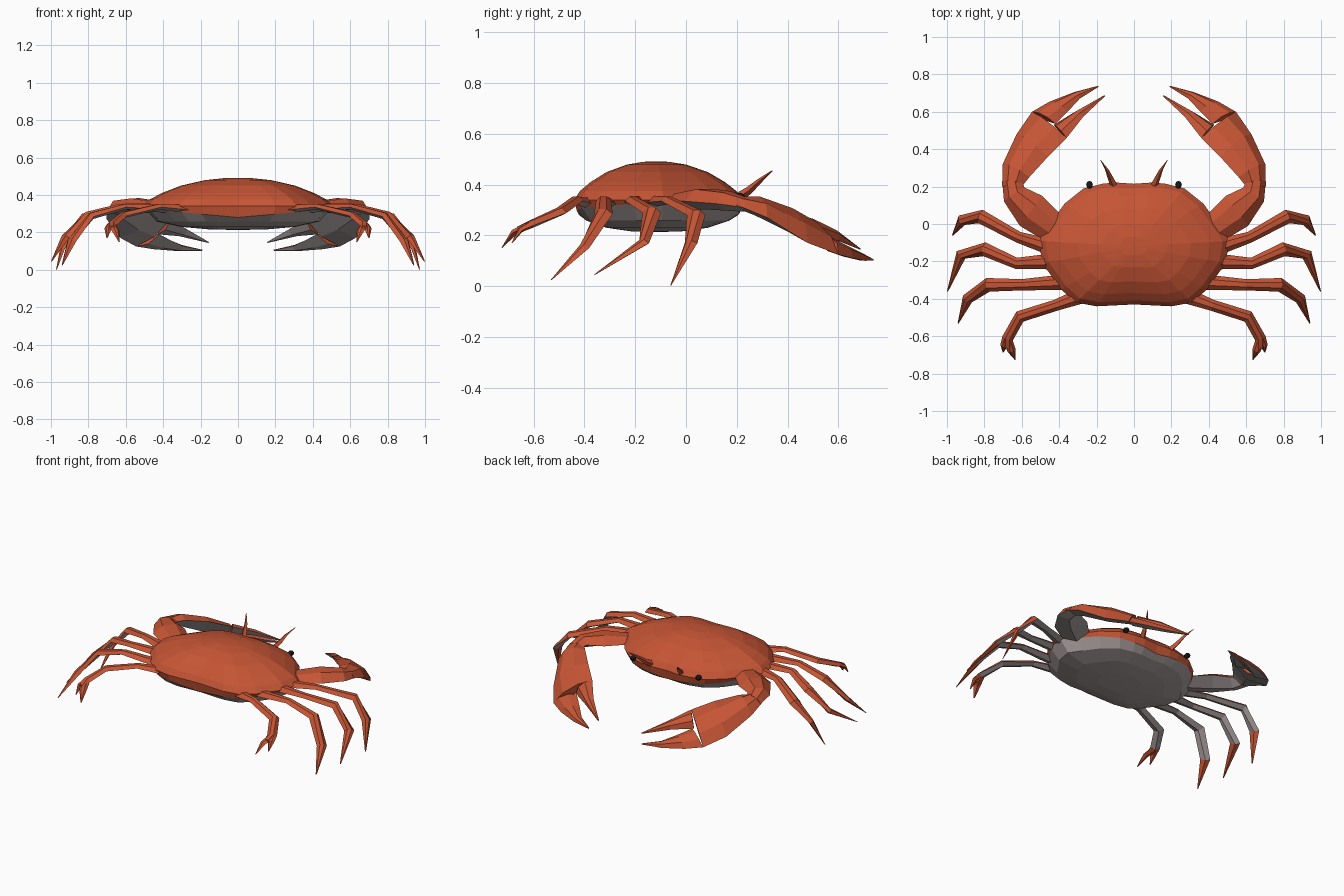
import bpy, bmesh, math
from mathutils import Vector as V

if "Cube" in bpy.data.objects:
    bpy.data.objects.remove(bpy.data.objects["Cube"])


def material(name, rgb):
    m = bpy.data.materials.new(name)
    m.diffuse_color = (*rgb, 1)
    m.use_nodes = True
    m.node_tree.nodes["Principled BSDF"].inputs["Base Color"].default_value = m.diffuse_color
    return m


SHELL = material("orange_shell", (0.56, 0.09, 0.035))
UNDER = material("pale_underside", (0.42, 0.36, 0.36))
BLACK = material("eye_black", (0.01, 0.01, 0.01))


def finish(name, bm, mats, mirror=True):
    bmesh.ops.recalc_face_normals(bm, faces=bm.faces)
    me = bpy.data.meshes.new(name)
    bm.to_mesh(me)
    bm.free()
    ob = bpy.data.objects.new(name, me)
    bpy.context.collection.objects.link(ob)
    for m in mats:
        me.materials.append(m)
    if mirror:
        mod = ob.modifiers.new("mirror", 'MIRROR')
        mod.use_mirror_merge = False
    return ob


def skin(bm, rings, mat_of):
    """Join closed vertex rings; mat_of(ring, side) gives the material slot."""
    n = len(rings[0])
    for i in range(len(rings) - 1):
        for j in range(n):
            k = (j + 1) % n
            f = bm.faces.new((rings[i][j], rings[i][k], rings[i + 1][k], rings[i + 1][j]))
            f.material_index = mat_of(i, j)


def limb(name, sections, all_orange_from=99):
    """Flattened limb lofted through (edge_a, edge_b, rise, drop) sections."""
    bm = bmesh.new()
    secs = [(V(a), V(b), u, d) for a, b, u, d in sections]
    mids = [(s[0] + s[1]) / 2 for s in secs]
    rings = []
    for i, (a, b, up, down) in enumerate(secs):
        t = mids[min(i + 1, len(mids) - 1)] - mids[max(i - 1, 0)]
        n = t.cross(b - a).normalized()
        if n.z < 0:
            n = -n
        pts = [a, a.lerp(b, .3) + n * up, a.lerp(b, .7) + n * up, b, mids[i] - n * down]
        rings.append([bm.verts.new(p) for p in pts])
    skin(bm, rings, lambda i, j: 1 if j > 2 and i < all_orange_from else 0)
    bm.faces.new(rings[0])
    bm.faces.new(rings[-1])
    return finish(name, bm, [SHELL, UNDER])


def leg(name, path, widths, all_orange_from=99):
    pts = [V(p) for p in path]
    secs = []
    for i, (p, w) in enumerate(zip(pts, widths)):
        t = pts[min(i + 1, len(pts) - 1)] - pts[max(i - 1, 0)]
        s = V((-t.y, t.x, 0)).normalized() * w / 2
        secs.append((p + s, p - s, w * .3, w * .2))
    return limb(name, secs, all_orange_from)


# Carapace: one outline scaled into dome rings, rim band and belly rings
half = [(0, .215), (.10, .222), (.17, .215), (.27, .19), (.37, .11), (.45, .0), (.51, -.09),
        (.49, -.21), (.39, -.35), (.31, -.42), (.2, -.44), (0, -.43)]
outline = half + [(-x, y) for x, y in half[-2:0:-1]]
CY = -.12
levels = [(.15, .49), (.35, .479), (.6, .45), (.8, .41), (.93, .375), (1, .34),
          (.97, None), (.85, .258), (.6, .23), (.3, .216)]
bm = bmesh.new()
rings = []
for s, z in levels:
    rings.append([bm.verts.new((x * s, CY + (y - CY) * s,
                                z if z else .325 - .045 * (1 - abs(x) / .51)))
                  for x, y in outline])
skin(bm, rings, lambda i, j: 1 if i > 5 else 0)
for ring, z, m in ((rings[0], .491, 0), (rings[-1], .213, 1)):
    c = bm.verts.new((0, CY, z))
    for j in range(len(ring)):
        bm.faces.new((ring[j], ring[(j + 1) % len(ring)], c)).material_index = m
finish("carapace", bm, [SHELL, UNDER], mirror=False)

# Walking legs
W = [.085, .06, .075, .06, .006]
leg("first_leg", [(.46, -.12, .33), (.62, -.07, .335), (.82, .04, .28),
                  (.92, .02, .17), (.97, -.06, .003)], W, 3)
leg("second_leg", [(.44, -.2, .33), (.63, -.21, .335), (.8, -.135, .29),
                   (.925, -.165, .17), (.997, -.36, .045)], W, 3)
leg("third_leg", [(.36, -.31, .32), (.6, -.325, .335), (.78, -.325, .285),
                  (.89, -.4, .15), (.94, -.53, .025)], W, 3)

# Back leg with forked end
leg("back_leg", [(.27, -.38, .32), (.42, -.435, .335), (.61, -.495, .29),
                 (.675, -.61, .24), (.675, -.66, .22)], [.085, .06, .065, .06, .05], 3)
leg("back_leg_inner_tip", [(.675, -.62, .235), (.655, -.675, .21), (.635, -.725, .15)],
    [.05, .045, .006], 0)
leg("back_leg_outer_tip", [(.68, -.61, .24), (.695, -.65, .22), (.70, -.685, .17)],
    [.05, .04, .006], 0)

# Claw arm, palm and two fingers
limb("claw_arm", [((.40, .06, .34), (.46, -.1, .33), .03, .03),
                  ((.49, .15, .34), (.61, -.01, .335), .045, .035),
                  ((.585, .195, .34), (.695, .12, .325), .04, .035),
                  ((.60, .23, .335), (.705, .23, .31), .025, .03)])
limb("claw_palm", [((.60, .2, .335), (.705, .2, .32), .025, .02),
                   ((.56, .25, .34), (.702, .32, .27), .04, .03),
                   ((.46, .36, .315), (.628, .48, .17), .045, .035),
                   ((.36, .46, .27), (.545, .6, .125), .03, .025)])
limb("claw_outer_finger", [((.42, .535, .19), (.545, .6, .125), .028, .022),
                           ((.355, .60, .155), (.45, .655, .11), .025, .018),
                           ((.29, .67, .125), (.32, .705, .10), .018, .012),
                           ((.19, .733, .106), (.192, .739, .102), .003, .002)])
limb("claw_inner_finger", [((.36, .46, .27), (.43, .53, .19), .028, .022),
                           ((.27, .575, .215), (.315, .60, .18), .02, .014),
                           ((.155, .683, .148), (.159, .688, .144), .003, .002)])


# Antennae: thin four-sided spikes
bm = bmesh.new()
rings = []
for x, y, z, r in ((.10, .19, .34, .022), (.125, .245, .375, .016),
                   (.145, .29, .415, .01), (.178, .34, .455, .002)):
    rings.append([bm.verts.new((x + r * math.cos(a), y + r * math.sin(a) * .7,
                                z - r * math.sin(a) * .7))
                  for a in (0, math.pi / 2, math.pi, math.pi * 1.5)])
skin(bm, rings, lambda i, j: 0)
bm.faces.new(rings[0])
bm.faces.new(rings[-1])
finish("antenna", bm, [SHELL])

# Eyes
bm = bmesh.new()
bmesh.ops.create_uvsphere(bm, u_segments=8, v_segments=6, radius=.018)
bmesh.ops.scale(bm, vec=(1, 1.2, .9), verts=bm.verts)
bmesh.ops.translate(bm, vec=(.238, .21, .352), verts=bm.verts)
finish("eye", bm, [BLACK])
